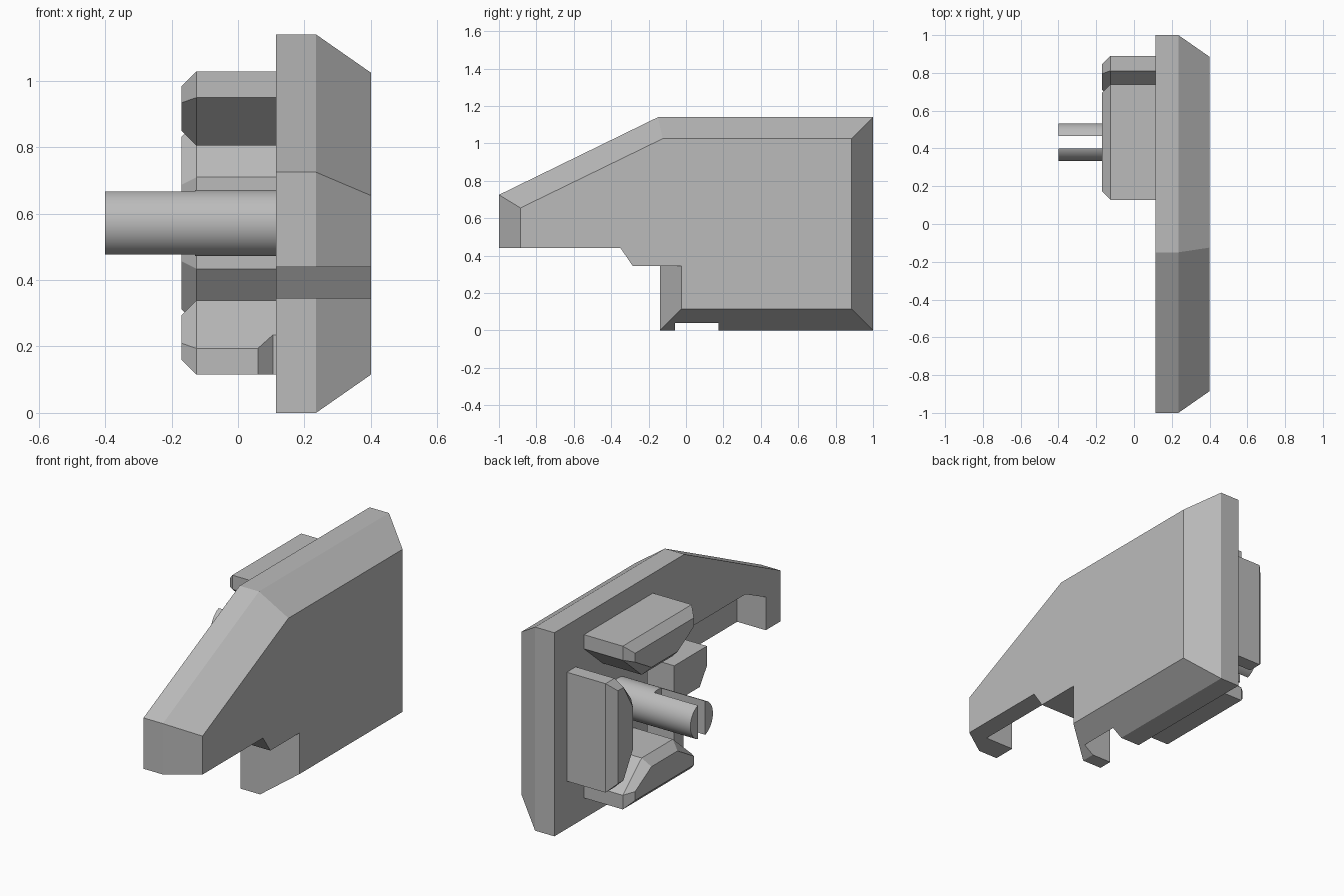
import bpy, bmesh, math
from mathutils import Matrix

cube = bpy.data.objects.get("Cube")
if cube:
    bpy.data.objects.remove(cube)

grey = bpy.data.materials.new("plain grey")
grey.use_nodes = True
colour = (0.5, 0.5, 0.5, 1)
grey.diffuse_color = colour
grey.node_tree.nodes["Principled BSDF"].inputs["Base Color"].default_value = colour


def finish(name, bm):
    bmesh.ops.recalc_face_normals(bm, faces=bm.faces)
    mesh = bpy.data.meshes.new(name)
    bm.to_mesh(mesh)
    bm.free()
    mesh.materials.append(grey)
    obj = bpy.data.objects.new(name, mesh)
    bpy.context.collection.objects.link(obj)
    return obj


def loft(name, rings):
    """Solid through rings of 3D points, capped at both ends."""
    bm = bmesh.new()
    loops = [[bm.verts.new(p) for p in ring] for ring in rings]
    n = len(loops[0])
    for a, b in zip(loops, loops[1:]):
        for i in range(n):
            j = (i + 1) % n
            bm.faces.new((a[i], a[j], b[j], b[i]))
    bm.faces.new(loops[0])
    bm.faces.new(loops[-1])
    return finish(name, bm)


def at_x(x, outline):
    return [(x, y, z) for y, z in outline]


def select_only(obj):
    bpy.ops.object.select_all(action='DESELECT')
    obj.select_set(True)
    bpy.context.view_layer.objects.active = obj


def cut(obj, cutter):
    cutter.hide_render = True
    mod = obj.modifiers.new("cut", 'BOOLEAN')
    mod.operation, mod.solver, mod.object = 'DIFFERENCE', 'EXACT', cutter
    select_only(obj)
    bpy.ops.object.modifier_apply(modifier=mod.name)
    bpy.data.objects.remove(cutter)


# Cover plate: straight rim, then a bevel to the smaller outer face
INNER = 0.115
rim = [(1, 0), (1, 1.14), (-0.15, 1.14), (-1, 0.725), (-1, 0.44),
       (-0.35, 0.44), (-0.285, 0.345), (-0.14, 0.345), (-0.14, 0)]
face = [(0.885, 0.115), (0.885, 1.025), (-0.125, 1.025), (-0.885, 0.655), (-0.885, 0.44),
        (-0.35, 0.44), (-0.285, 0.345), (-0.025, 0.345), (-0.025, 0.115)]
plate = loft("cover_plate", [at_x(INNER, rim), at_x(0.235, rim), at_x(0.4, face)])

# Channel cut into the inner side, open downward at both ends
channel = [(-0.87, 0.3), (-0.87, 0.625), (-0.69, 0.71), (0.175, 0.71), (0.175, -0.1),
           (-0.06, -0.1), (-0.06, 0.55), (-0.35, 0.55), (-0.35, 0.3)]
cut(plate, loft("channel_cutter", [at_x(0, channel), at_x(0.292, channel)]))

# Three locating blocks around the pin: tapered toward it, chamfered at the tip
CY, CZ = 0.433, 0.572
CHAMFER = 0.045


def block_outline(inset):
    half, inner_half = 0.305 - inset, 0.138 - inset * 0.5
    outer, shoulder, inner = 0.457 - inset, 0.378 - inset * 0.35, 0.233 + inset
    return [(-half, outer), (half, outer), (half, shoulder),
            (inner_half, inner), (-inner_half, inner), (-half, shoulder)]


def locating_block(name, angle):
    turn = Matrix.Rotation(math.radians(angle), 2)

    def ring(x, inset):
        pts = []
        for across, out in block_outline(inset):
            y = across * turn[0][0] + out * turn[0][1]
            z = across * turn[1][0] + out * turn[1][1]
            pts.append((x, CY + y, CZ + z))
        return pts
    return loft(name, [ring(INNER, 0), ring(-0.125, 0), ring(-0.17, CHAMFER)])


locating_block("top_block", 0)
locating_block("back_block", -90)
bottom = locating_block("bottom_block", 180)

# Clearance in the bottom block beside the channel
relief = [(0.05, 0.118), (0.105, 0.175), (0.13, 0.175), (0.13, 0.05), (0.05, 0.05)]
cut(bottom, loft("relief_cutter", [[(x, y, z) for x, y in relief] for z in (0, 0.4)]))

# Round pin with a slot through its end
bm = bmesh.new()
length = 0.4 + INNER
bmesh.ops.create_cone(bm, cap_ends=True, segments=48, radius1=0.1, radius2=0.1, depth=length,
                      matrix=Matrix.Translation((INNER - length / 2, CY, CZ))
                      @ Matrix.Rotation(math.pi / 2, 4, 'Y'))
pin = finish("slotted_pin", bm)
slot = [(CY - 0.032, 0.4), (CY + 0.032, 0.4), (CY + 0.032, 0.75), (CY - 0.032, 0.75)]
cut(pin, loft("slot_cutter", [at_x(-0.5, slot), at_x(-0.13, slot)]))
select_only(pin)
bpy.ops.object.shade_smooth_by_angle(angle=math.radians(30))
